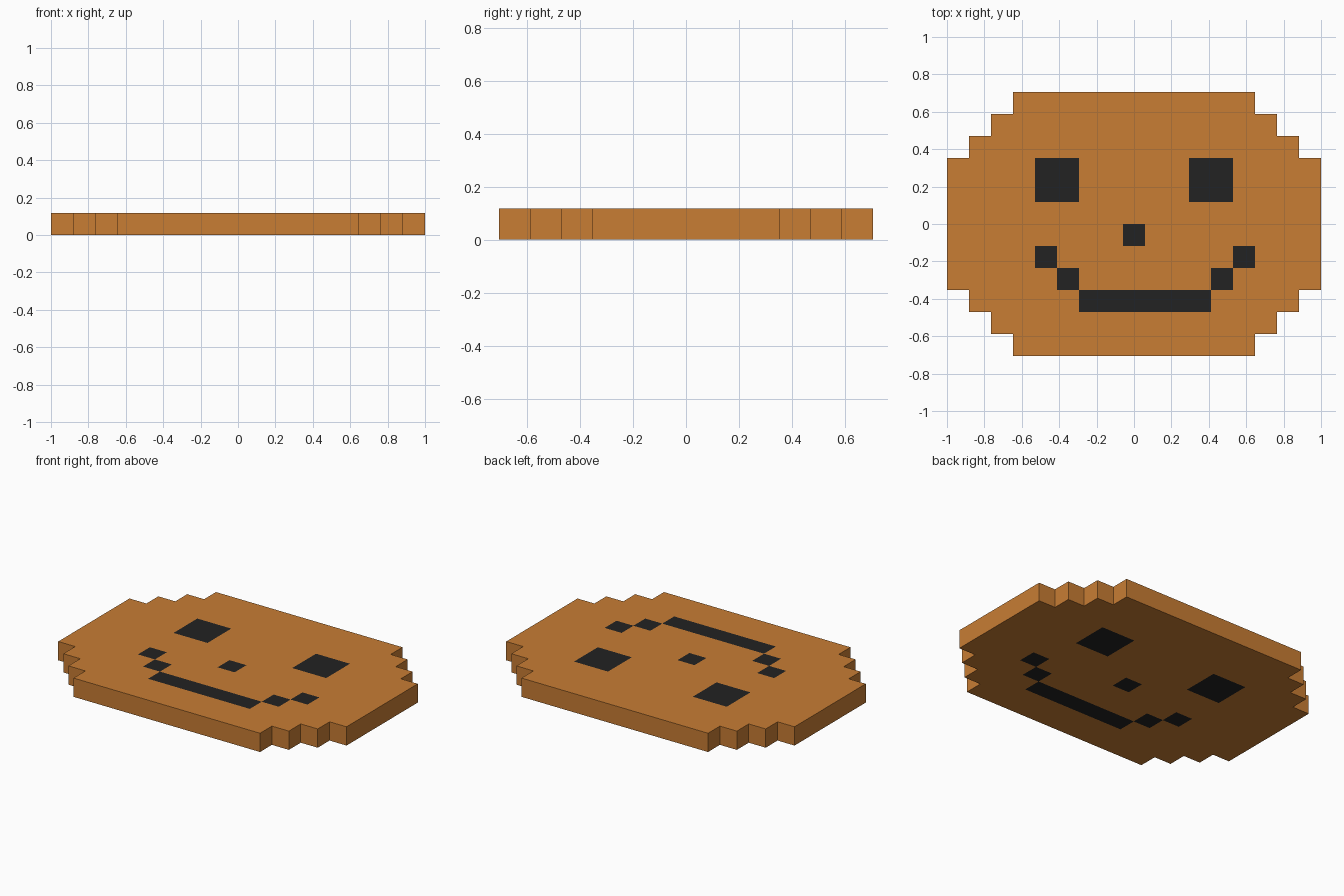
import bpy, bmesh

if "Cube" in bpy.data.objects:
    bpy.data.objects.remove(bpy.data.objects["Cube"])

U = 2 / 17                    # one pixel cell
COLS, ROWS = 17, 12
ORANGE, DARK = 0, 1


def material(name, rgb):
    m = bpy.data.materials.new(name)
    m.diffuse_color = (*rgb, 1)
    m.use_nodes = True
    m.node_tree.nodes["Principled BSDF"].inputs["Base Color"].default_value = m.diffuse_color
    return m


def rect(c0, c1, r0, r1):
    return {(c, r) for c in range(c0, c1 + 1) for r in range(r0, r1 + 1)}


# Face marks: eyes, nose, mouth bar and its stepped corners
marks = rect(4, 5, 7, 8) | rect(11, 12, 7, 8) | rect(8, 8, 5, 5) | rect(6, 11, 2, 2)
marks |= {(4, 4), (5, 3), (12, 3), (13, 4)}


def inset(r):
    # stepped corners: outline loses one cell per row near top and bottom
    return max(0, 3 - min(r, ROWS - 1 - r))


# Flat pixel grid, extruded into a one-cell-thick slab
bm = bmesh.new()
verts = {}


def corner(c, r):
    if (c, r) not in verts:
        verts[c, r] = bm.verts.new(((c - COLS / 2) * U, (r - ROWS / 2) * U, 0))
    return verts[c, r]


for r in range(ROWS):
    for c in range(inset(r), COLS - inset(r)):
        f = bm.faces.new([corner(c, r), corner(c + 1, r),
                          corner(c + 1, r + 1), corner(c, r + 1)])

ext = bmesh.ops.extrude_face_region(bm, geom=bm.faces[:], use_keep_orig=True)
top = [g for g in ext["geom"] if isinstance(g, bmesh.types.BMVert)]
bmesh.ops.translate(bm, verts=top, vec=(0, 0, U))
bmesh.ops.recalc_face_normals(bm, faces=bm.faces[:])

# Marks show on both the top and the underside
for f in bm.faces:
    p = f.calc_center_median()
    cell = (int(p.x / U + COLS / 2), int(p.y / U + ROWS / 2))
    f.material_index = DARK if abs(f.normal.z) > 0.5 and cell in marks else ORANGE

mesh = bpy.data.meshes.new("smiling_face_slab")
bm.to_mesh(mesh)
bm.free()
mesh.materials.append(material("orange", (0.578, 0.205, 0.034)))
mesh.materials.append(material("near black", (0.016, 0.016, 0.016)))
bpy.context.collection.objects.link(bpy.data.objects.new("smiling_face_slab", mesh))
